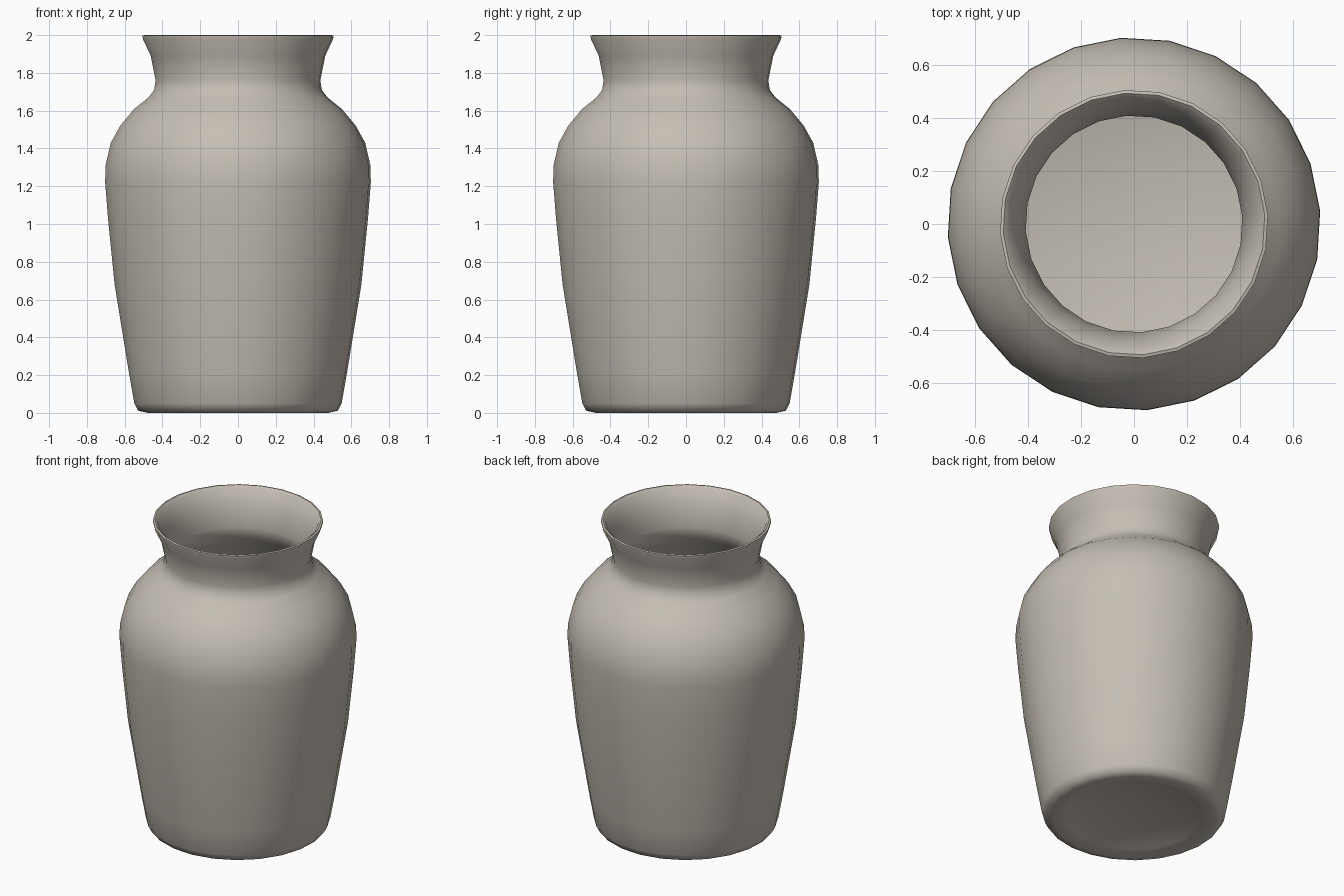
import bpy, bmesh, math

if "Cube" in bpy.data.objects:
    bpy.data.objects.remove(bpy.data.objects["Cube"])

SIDES = 24
OFFSET = math.radians(4)

# Closed profile (radius, height): underside, outer wall, lip, inner wall, floor
profile = [
    (0.0, 0.04), (0.33, 0.04), (0.40, 0.015), (0.48, 0.0), (0.53, 0.012), (0.55, 0.05),
    (0.58, 0.22), (0.655, 0.68), (0.69, 1.03), (0.705, 1.22), (0.703, 1.31),
    (0.675, 1.43), (0.625, 1.52), (0.55, 1.61), (0.475, 1.67), (0.445, 1.71), (0.437, 1.76),
    (0.463, 1.89), (0.505, 1.98), (0.507, 1.997), (0.495, 2.0), (0.478, 1.985),
    (0.435, 1.89), (0.41, 1.76), (0.42, 1.69), (0.52, 1.59), (0.595, 1.50), (0.642, 1.41),
    (0.67, 1.30), (0.66, 1.03), (0.625, 0.68), (0.55, 0.22), (0.52, 0.10),
    (0.45, 0.07), (0.0, 0.07),
]

# Vase: spin the profile around z
bm = bmesh.new()
rings = []
for r, z in profile:
    if r == 0:
        rings.append([bm.verts.new((0, 0, z))])
    else:
        rings.append([bm.verts.new((r * math.cos(OFFSET + math.tau * i / SIDES),
                                    r * math.sin(OFFSET + math.tau * i / SIDES), z))
                      for i in range(SIDES)])
for a, b in zip(rings, rings[1:]):
    for i in range(SIDES):
        j = (i + 1) % SIDES
        if len(a) == 1:
            bm.faces.new((a[0], b[j], b[i]))
        elif len(b) == 1:
            bm.faces.new((a[i], a[j], b[0]))
        else:
            bm.faces.new((a[i], a[j], b[j], b[i]))
bmesh.ops.recalc_face_normals(bm, faces=bm.faces)
mesh = bpy.data.meshes.new("vase")
bm.to_mesh(mesh)
bm.free()

vase = bpy.data.objects.new("vase", mesh)
bpy.context.collection.objects.link(vase)

# Pale stone clay
clay = bpy.data.materials.new("pale_clay")
clay.diffuse_color = (0.56, 0.52, 0.46, 1)
clay.use_nodes = True
clay.node_tree.nodes["Principled BSDF"].inputs["Base Color"].default_value = clay.diffuse_color
mesh.materials.append(clay)

# Smooth shading
bpy.context.view_layer.objects.active = vase
vase.select_set(True)
bpy.ops.object.shade_smooth_by_angle(angle=math.radians(50))
